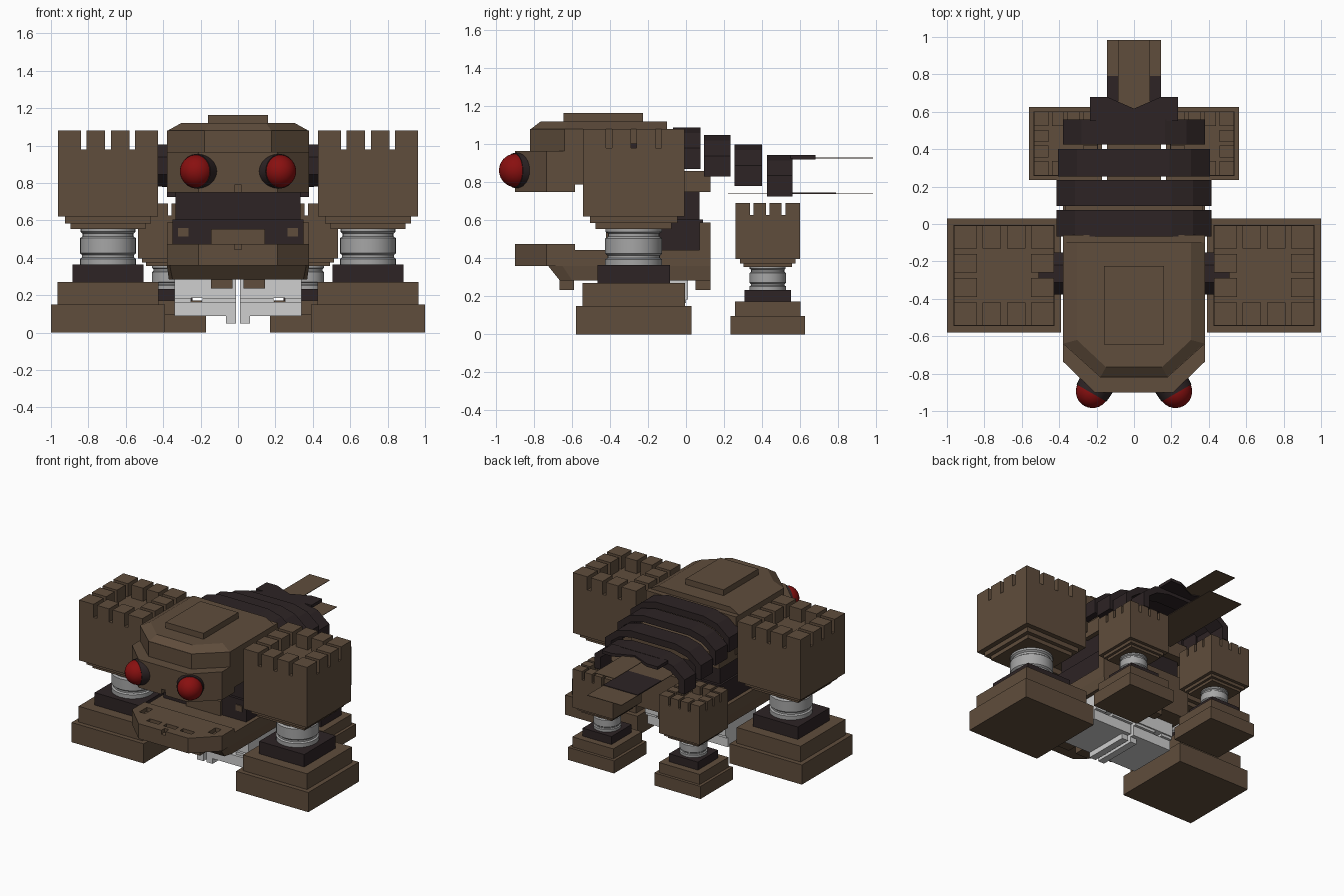
import bpy, bmesh, math
from mathutils import Matrix, Vector

if "Cube" in bpy.data.objects:
    bpy.data.objects.remove(bpy.data.objects["Cube"])


def mat(name, r, g, b):
    m = bpy.data.materials.new(name)
    m.diffuse_color = (r, g, b, 1)
    m.use_nodes = True
    m.node_tree.nodes["Principled BSDF"].inputs["Base Color"].default_value = m.diffuse_color
    return m


BROWN = mat("brown", .115, .074, .045)
DARK = mat("dark_brown", .026, .017, .018)
RED = mat("red", .25, .005, .005)
GREY = mat("grey", .38, .38, .38)
LIGHT = mat("light_grey", .62, .62, .62)


def finish(name, bm, m, smooth=False):
    bmesh.ops.recalc_face_normals(bm, faces=bm.faces)
    me = bpy.data.meshes.new(name)
    bm.to_mesh(me)
    bm.free()
    me.materials.append(m)
    if smooth:
        for p in me.polygons:
            p.use_smooth = True
        me.set_sharp_from_angle(angle=math.radians(35))
    ob = bpy.data.objects.new(name, me)
    bpy.context.collection.objects.link(ob)
    return ob


def add_loft(bm, rings):
    vs = [[bm.verts.new(p) for p in r] for r in rings]
    n = len(vs[0])
    for a, b in zip(vs, vs[1:]):
        for i in range(n):
            j = (i + 1) % n
            bm.faces.new((a[i], a[j], b[j], b[i]))
    bm.faces.new(vs[0][::-1])
    bm.faces.new(vs[-1])


def add_box(bm, x0, x1, y0, y1, z0, z1):
    add_loft(bm, [[(x0, y0, z), (x1, y0, z), (x1, y1, z), (x0, y1, z)] for z in (z0, z1)])


def boxes(name, m, *dims):
    bm = bmesh.new()
    for d in dims:
        add_box(bm, *d)
    return finish(name, bm, m)


def loft(name, m, rings, smooth=False):
    bm = bmesh.new()
    add_loft(bm, rings)
    return finish(name, bm, m, smooth)


def plan(half, z):
    """Symmetric outline in plan from its right half (front to back)."""
    return [(x, y, z) for x, y in half] + [(-x, y, z) for x, y in reversed(half)]


def cut(ob, cutter):
    cutter.hide_render = True
    cutter.hide_viewport = True
    mod = ob.modifiers.new("cut", 'BOOLEAN')
    mod.operation = 'DIFFERENCE'
    mod.solver = 'EXACT'
    mod.object = cutter


def leg(tag, cx, cy, s):
    """Stepped foot, round pillar and crenellated tower; s scales it."""
    def sq(h, z0, z1):
        return (cx - h * s, cx + h * s, cy - h * s, cy + h * s, z0 * s, z1 * s)
    boxes(tag + "_foot", BROWN, sq(.305, 0, .15), sq(.27, .15, .27))
    boxes(tag + "_ankle", DARK, sq(.19, .27, .365))
    prof = [(.15, .365), (.15, .395), (.138, .402), (.138, .415), (.15, .425), (.15, .505),
            (.136, .515), (.136, .53), (.148, .54), (.148, .56)]
    ang = [2 * math.pi * i / 28 for i in range(28)]
    loft(tag + "_pillar", GREY, [[(cx + r * s * math.cos(a), cy + r * s * math.sin(a), z * s)
                                  for a in ang] for r, z in prof], True)
    boxes(tag + "_tower", BROWN, sq(.2, .555, .585), sq(.23, .585, .62), sq(.267, .62, .98))
    # battlements: four teeth a side, corners shared
    spans = [(-.267, -.145), (-.115, -.015), (.015, .115), (.145, .267)]
    teeth = []
    for i, (a, b) in enumerate(spans):
        for j, (c, d) in enumerate(spans):
            if i in (0, 3) or j in (0, 3):
                teeth.append((cx + a * s, cx + b * s, cy + c * s, cy + d * s, .98 * s, 1.08 * s))
    boxes(tag + "_battlements", BROWN, *teeth)


for side, sx in (("right", 1), ("left", -1)):
    leg("front_leg_" + side, sx * .695, -.275, 1)
    leg("back_leg_" + side, sx * .365, .43, .64)
    # shoulder joint
    ang = [math.pi / 8 + math.pi / 4 * i for i in range(8)]
    loft("shoulder_" + side, DARK, [[(sx * x, -.265 + .122 * math.cos(a), .893 + .122 * math.sin(a))
                                     for a in ang] for x in (.3, .51)])
    # eye socket and eye, turned outward
    turn = math.radians(30)
    d = Vector((sx * math.sin(turn), -math.cos(turn), 0))
    rot = d.to_track_quat('Z', 'Y').to_matrix().to_4x4()
    c = Vector((sx * .222, -.895, .863))
    bm = bmesh.new()
    bmesh.ops.create_cone(bm, cap_ends=True, segments=24, radius1=.1, radius2=.092, depth=.1,
                          matrix=Matrix.Translation(c - d * .04) @ rot)
    finish("eye_socket_" + side, bm, DARK, True)
    bm = bmesh.new()
    bmesh.ops.create_uvsphere(bm, u_segments=24, v_segments=14, radius=.089,
                              matrix=Matrix.Translation(c) @ rot)
    finish("eye_" + side, bm, RED, True)

# upper head: main block, snout and bevelled roof
crown = [(.18, -.82), (.38, -.64), (.38, -.06)]
loft("head", BROWN, [plan(crown, .79), plan(crown, 1.08)])
roof = [(.15, -.765), (.305, -.62), (.305, -.10)]
loft("head_roof", BROWN, [plan([(.18, -.82), (.38, -.64), (.38, -.10)], 1.078), plan(roof, 1.12)])
boxes("roof_plate", BROWN, (-.16, .16, -.645, -.225, 1.11, 1.165))
lip = [(.21, -.9), (.38, -.735), (.38, -.585)]
snout = loft("snout", BROWN, [plan(lip, .75), plan(lip, .965)])
cut(snout, boxes("snout_cutter", DARK, (-.018, .018, -.95, -.86, .70, .79)))
boxes("head_rear", BROWN, (-.37, .37, -.1, .13, .75, .86))

# lower jaw with a row of tooth slots in its top
jaw = loft("jaw", BROWN, [plan(lip, .36), plan(lip, .475)])
slots = [(-.018, .018, -.95, -.86, .445, .52)]
for x in (-.14, 0, .14):
    slots.append((x - .05, x + .05, -.83, -.79, .445, .52))
for x in (-.29, .29):
    slots.append((x - .025, x + .025, -.74, -.65, .445, .52))
cut(jaw, boxes("jaw_cutter", DARK, *slots))
loft("jaw_underside", BROWN, [plan([(.35, -.665), (.37, -.6), (.37, .13)], .285),
                              plan([(.365, -.725), (.38, -.65), (.38, .13)], .36),
                              plan([(.365, -.6), (.38, -.58), (.38, .13)], .445)])
boxes("body_back", BROWN, (-.38, .38, .07, .13, .36, .59))
tabs = []
for a, b in ((.03, .145), (-.145, -.03)):
    tabs += [(a, b, -.665, -.59, .235, .3), (a, b, .05, .13, .235, .3)]
boxes("jaw_tabs", BROWN, *tabs)

# dark throat between the jaws
boxes("throat", DARK, (-.335, .335, -.38, .07, .44, .8), (-.35, .35, -.4, .09, .44, .605))
boxes("throat_plates", BROWN, (-.145, .145, -.42, -.39, .44, .555),
      (.265, .32, -.407, -.39, .515, .56), (-.32, -.265, -.407, -.39, .515, .56))

# armour bands arching over the back
bands = [(-.068, .075, .415, 1.09), (.095, .235, .415, 1.05),
         (.255, .4, .405, 1.0), (.425, .56, .38, .945)]
for i, (y0, y1, w, zt) in enumerate(bands):
    t = .05
    out = [(w, zt - .22), (w, zt - .11), (w - .1, zt - .03), (w - .215, zt)]
    inn = [(w - t, zt - .22), (w - t, zt - .125), (w - .12, zt - .075), (w - .225, zt - t)]
    arch = out + [(-x, z) for x, z in reversed(out)] + [(-x, z) for x, z in inn] + inn[::-1]
    loft("back_band_%d" % (i + 1), DARK, [[(x, y, z) for x, z in arch] for y in (y0, y1)])

# notched tail guard and thin tail plates
guard = [(.235, .55), (.235, .68), (.145, .68), (0, .617)]
loft("tail_guard", DARK, [[(x, y, z) for x, y in guard] + [(-x, y, z) for x, y in guard[2::-1]]
                          for z in (.92, .943)])
boxes("tail_plate_upper", BROWN, (-.085, .085, .5, .985, .926, .93))
boxes("tail_plate_lower", BROWN, (-.145, .145, .22, .985, .738, .742))
boxes("tail_strip", DARK, (-.145, .145, .5, .79, .742, .746))

# light undercarriage, split along the middle
under = []
for s in (1, -1):
    for x0, x1, y0, y1, z0, z1 in ((.012, .34, -.36, .01, .185, .285), (.012, .34, -.4, -.02, .09, .165),
                                   (.012, .19, -.38, 0, .165, .185), (.25, .34, -.38, 0, .165, .185),
                                   (.012, .065, -.4, -.05, .05, .09)):
        under.append((min(s * x0, s * x1), max(s * x0, s * x1), y0, y1, z0, z1))
boxes("undercarriage", LIGHT, *under)
